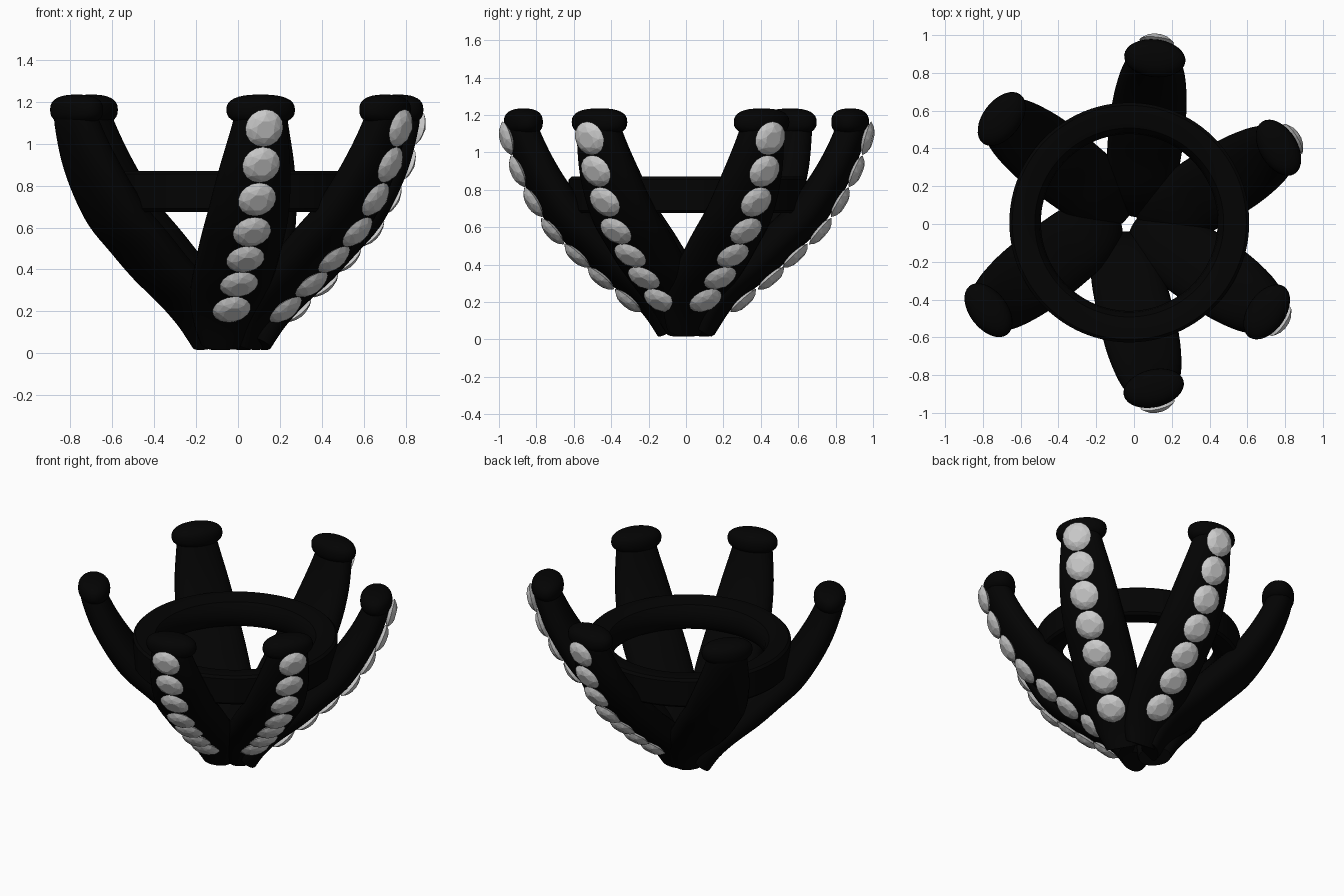
import bpy, bmesh, math
from mathutils import Vector, Matrix

if "Cube" in bpy.data.objects:
    bpy.data.objects.remove(bpy.data.objects["Cube"])

black = bpy.data.materials.new("black_metal")
black.diffuse_color = (0.001, 0.001, 0.001, 1)
black.use_nodes = True
black.node_tree.nodes["Principled BSDF"].inputs["Base Color"].default_value = black.diffuse_color


def finish(name, bm, smooth=True, mat=None):
    bmesh.ops.recalc_face_normals(bm, faces=bm.faces)
    me = bpy.data.meshes.new(name)
    bm.to_mesh(me)
    bm.free()
    ob = bpy.data.objects.new(name, me)
    bpy.context.collection.objects.link(ob)
    if mat:
        me.materials.append(mat)
    if smooth:
        bpy.ops.object.select_all(action='DESELECT')
        bpy.context.view_layer.objects.active = ob
        ob.select_set(True)
        bpy.ops.object.shade_smooth_by_angle(angle=math.radians(40))
    return ob


def spow(v, e):
    return math.copysign(abs(v) ** e, v)


def bridge(bm, rings, closed=False):
    n = len(rings[0])
    pairs = list(zip(rings, rings[1:]))
    if closed:
        pairs.append((rings[-1], rings[0]))
    for a, b in pairs:
        for i in range(n):
            bm.faces.new((a[i], a[(i + 1) % n], b[(i + 1) % n], b[i]))
    if not closed:
        bm.faces.new(rings[0])
        bm.faces.new(rings[-1])


# Outer edge of a prong (radius, height), with half width and half thickness
GEMS = [(.30, .21), (.45, .33), (.58, .45), (.715, .58), (.82, .735), (.905, .90), (.965, 1.075)]
EDGE = [(.14, .01), (.205, .11)] + GEMS + [(.975, 1.16)]
WIDTH = [.10, .15, .185, .197, .20, .197, .185, .162, .13, .122]
THICK = [.06, .085, .095, .10, .103, .103, .098, .092, .083, .08]


def spline(vals, t):
    i = min(int(t), len(vals) - 2)
    f = t - i
    g = lambda k: vals[max(0, min(len(vals) - 1, k))]
    a, b, c, d = g(i - 1), g(i), g(i + 1), g(i + 2)
    return .5 * (2 * b + (c - a) * f + (2 * a - 5 * b + 4 * c - d) * f * f + (3 * b - a - 3 * c + d) * f ** 3)


def edge(t):
    return Vector((spline([p[0] for p in EDGE], t), 0, spline([p[1] for p in EDGE], t)))


def frame(t):
    lo, hi = max(t - .1, 0), min(t + .1, len(EDGE) - 1)
    tan = (edge(hi) - edge(lo)).normalized()
    return tan, Vector((tan.z, 0, -tan.x))


def prong(name, mat4):
    bm = bmesh.new()
    rings = []
    steps = 4 * (len(EDGE) - 1)
    for k in range(steps + 1):
        t = k / 4
        _, nrm = frame(t)
        w, h = spline(WIDTH, t), spline(THICK, t)
        c = edge(t) - nrm * (h + .010)
        ring = []
        for j in range(28):
            a = math.tau * j / 28
            p = c + nrm * h * spow(math.cos(a), .88) + Vector((0, w * spow(math.sin(a), .88), 0))
            p.z = max(p.z, .005)
            ring.append(bm.verts.new(mat4 @ p))
        rings.append(ring)
    bridge(bm, rings)
    finish(name, bm, mat=black)


# Flattened, rounded claw cap
def claw_cap(name, mat4):
    bm = bmesh.new()
    bmesh.ops.create_uvsphere(bm, u_segments=32, v_segments=16, radius=1)
    for v in bm.verts:
        q = v.co
        s = math.hypot(q.x, q.y)
        k = (spow(s, .8) / s) if s > 1e-5 else 1
        v.co = mat4 @ Vector((.877 + .1 * q.x * k, .163 * q.y * k, 1.162 + .073 * spow(q.z, .8)))
    finish(name, bm, mat=black)


# Faceted brilliant-cut stones along the outer face
def gem_row(name, mat4):
    bm = bmesh.new()
    for i, (r, z) in enumerate(GEMS):
        tan, nrm = frame(i + 2)
        base = Matrix((tan, Vector((0, 1, 0)), nrm)).transposed()
        pos = Vector((r, 0, z))

        def ring(n, rad, h, off):
            return [bm.verts.new(mat4 @ (pos + base @ Vector((rad * math.cos(math.tau * (j + off) / n),
                    rad * math.sin(math.tau * (j + off) / n), h)))) for j in range(n)]
        table, mid, girdle = ring(8, .045, .033, .5), ring(8, .071, .022, 0), ring(16, .093, .002, 0)
        bm.faces.new(table)
        for j in range(8):
            n = (j + 1) % 8
            bm.faces.new((table[j], mid[j], table[j - 1]))
            bm.faces.new((table[j], mid[j], mid[n]))
            g0, g1, g2 = girdle[2 * j], girdle[2 * j + 1], girdle[(2 * j + 2) % 16]
            bm.faces.new((mid[j], g0, g1))
            bm.faces.new((mid[j], g1, mid[n]))
            bm.faces.new((mid[n], g1, g2))
        tip = bm.verts.new(mat4 @ (pos - nrm * .045))
        for j in range(16):
            bm.faces.new((girdle[j], girdle[(j + 1) % 16], tip))
    finish(name, bm, smooth=False)


# Each prong runs between its lowest and highest stone position in plan
PRONGS = {
    "back": ((.045, .30), (.12, .965), True),
    "front": ((-.033, -.30), (.125, -.955), True),
    "back_right": ((.275, .105), (.84, .45), True),
    "front_right": ((.23, -.142), (.775, -.515), True),
    "front_left": ((-.31, -.10), (-.84, -.51), False),
    "back_left": ((-.24, .20), (-.77, .61), False),
}
for key, (p0, p1, gems) in PRONGS.items():
    p0, p1 = Vector(p0), Vector(p1)
    d = p1 - p0
    org = p1 - d.normalized() * GEMS[-1][0]
    m = Matrix.Translation((org.x, org.y, 0)) @ Matrix.Rotation(math.atan2(d.y, d.x), 4, 'Z')
    prong(key + "_prong", m)
    claw_cap(key + "_claw_cap", m)
    if gems:
        gem_row(key + "_gems", m)

# Gallery ring joining the prongs
bm = bmesh.new()
profile = [(.635, .69), (.635, .855), (.62, .87), (.56, .87), (.50, .855), (.475, .82),
           (.468, .77), (.475, .72), (.50, .69), (.56, .675), (.62, .675)]
rings = []
for k in range(96):
    a = math.tau * k / 96
    rings.append([bm.verts.new((-.025 + r * math.cos(a), .008 + r * math.sin(a), z)) for r, z in profile])
bridge(bm, rings, closed=True)
finish("gallery_ring", bm, mat=black)
